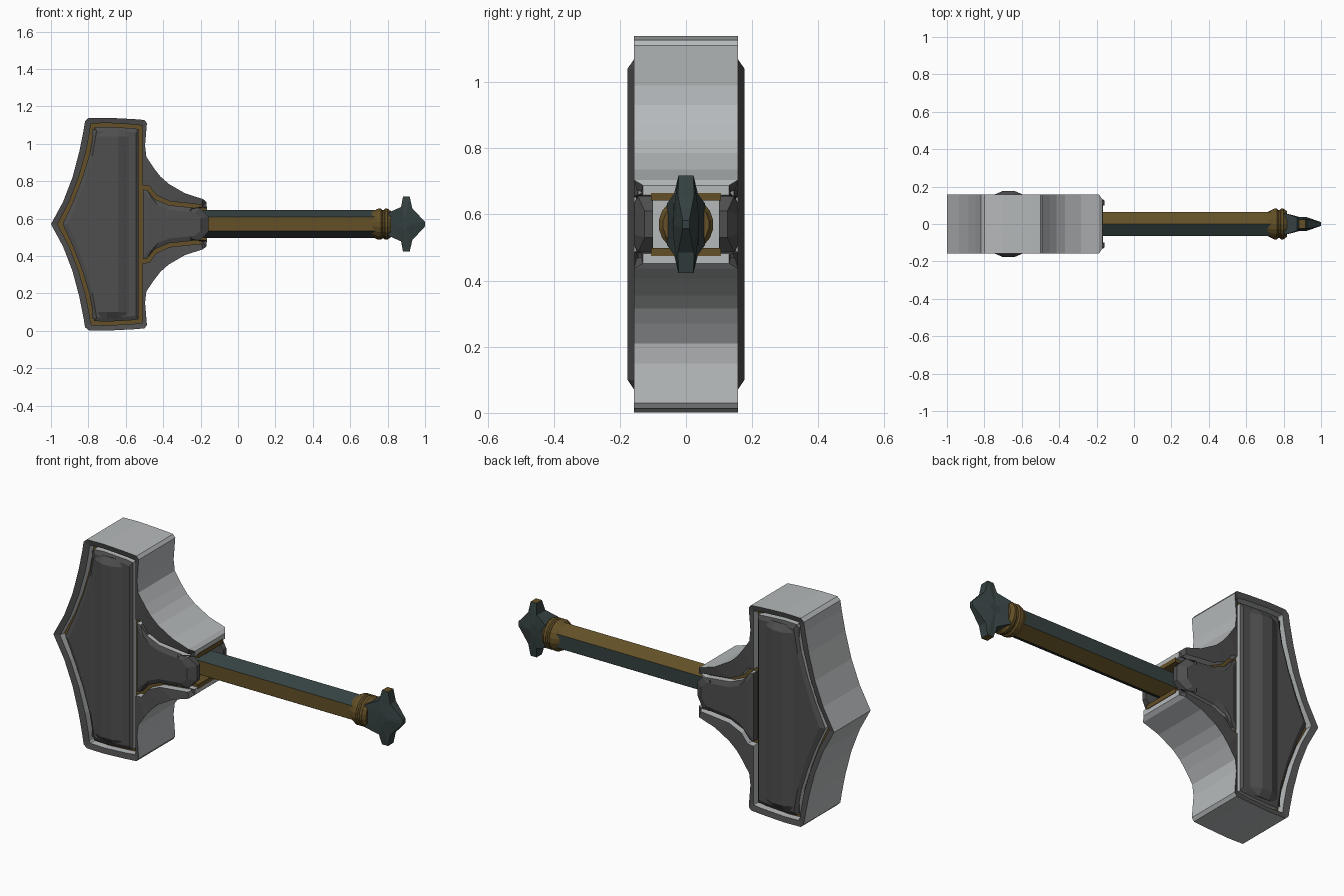
import bpy, bmesh, math
from mathutils import Vector

if "Cube" in bpy.data.objects:
    bpy.data.objects.remove(bpy.data.objects["Cube"])

ZC = 0.57  # height of the handle axis


def material(name, rgb):
    m = bpy.data.materials.new(name)
    m.diffuse_color = (*rgb, 1)
    m.use_nodes = True
    m.node_tree.nodes["Principled BSDF"].inputs["Base Color"].default_value = m.diffuse_color
    return m


MATS = [material("silver", (0.47, 0.49, 0.50)), material("dark_grey", (0.078, 0.078, 0.078)),
        material("gold", (0.125, 0.08, 0.02)), material("dark_teal", (0.036, 0.053, 0.053))]
SILVER, DARK, GOLD, TEAL = range(4)


def loft(name, rings, bands, caps, rule=None):
    """Skin equal-length rings of (x, y, z); one material per band and per cap."""
    bm = bmesh.new()
    vs = [[bm.verts.new((x, y, z + ZC)) for x, y, z in r] for r in rings]
    n = len(rings[0])
    for a, b, mat in zip(vs, vs[1:], bands):
        for i in range(n):
            j = (i + 1) % n
            f = bm.faces.new((a[i], a[j], b[j], b[i]))
            f.material_index = mat
    for r, mat in zip((vs[0], vs[-1]), caps):
        bm.faces.new(r).material_index = mat
    bmesh.ops.recalc_face_normals(bm, faces=bm.faces)
    if rule:
        for f in bm.faces:
            f.normal_update()
            f.material_index = rule(f)
    me = bpy.data.meshes.new(name)
    bm.to_mesh(me)
    bm.free()
    for m in MATS:
        me.materials.append(m)
    ob = bpy.data.objects.new(name, me)
    bpy.context.collection.objects.link(ob)
    return ob


def mirror(half):
    """Complete an upper half outline with its reflection below the axis."""
    return half + [(x, -z) for x, z in reversed(half) if z > 1e-6]


def at(loop, y):
    return [(x, y(x) if callable(y) else y, z) for x, z in loop]


# Head body: outer outline paired with the inner edge of its frame
outer = mirror([(-1, 0), (-.935, .12), (-.885, .25), (-.848, .39), (-.826, .50), (-.818, .55),
                (-.80, .567), (-.70, .569), (-.56, .562), (-.50, .557), (-.487, .54), (-.497, .42),
                (-.49, .36), (-.45, .30), (-.415, .255), (-.37, .215), (-.283, .165), (-.187, .134),
                (-.168, .118), (-.168, .088), (-.25, .085)])
inner = mirror([(-.965, 0), (-.902, .12), (-.852, .25), (-.813, .385), (-.793, .49), (-.788, .53),
                (-.782, .538), (-.70, .541), (-.56, .533), (-.512, .527), (-.51, .51), (-.51, .41),
                (-.51, .31), (-.51, .208), (-.475, .205), (-.437, .155), (-.365, .122), (-.195, .104),
                (-.187, .098), (-.187, .094), (-.26, .075)])
edge = lambda x: .157 if x < -.18 else .13
lip = lambda x: .150 if x < -.19 else .135
loft("hammer_head",
     [at(inner, .112), at(inner, lip), at(outer, edge), at(outer, lambda x: -edge(x)),
      at(inner, lambda x: -lip(x)), at(inner, -.112)],
     [SILVER, DARK, SILVER, DARK, SILVER], (GOLD, GOLD))

# Raised panels on both broad sides
main = mirror([(-.938, 0), (-.882, .12), (-.832, .25), (-.792, .38), (-.772, .49), (-.766, .518),
               (-.70, .521), (-.56, .513), (-.532, .508), (-.532, .25)])
neck = mirror([(-.507, .186), (-.485, .182), (-.445, .134), (-.37, .102), (-.20, .084), (-.158, .04)])
main_in = [(-.66 + (x + .66) * .9, z * .96) for x, z in main]
neck_in = [(-.36 + (x + .36) * .8, z * .75) for x, z in neck]
# ridge cross-section: x and y, ending flush with the panel
ridge = [(-.78, .14), (-.745, .158), (-.70, .177), (-.64, .177), (-.595, .158), (-.54, .14)]
for side, s in (("front", -1), ("back", 1)):
    loft(side + "_panel", [at(main, s * .10), at(main, s * .143), at(main_in, s * .154)],
         [SILVER, DARK], (DARK, DARK))
    loft(side + "_neck_panel",
         [at(neck, s * .10), at(neck, lambda x: s * (.145 if x < -.17 else .125)), at(neck_in, s * .156)],
         [SILVER, DARK], (DARK, DARK), lambda f: SILVER if abs(f.normal.z) > .8 else DARK)
    rings = []
    for z, k in ((-.505, .35), (-.47, 1), (.47, 1), (.505, .35)):
        rings.append([(x, s * (.14 + (y - .14) * k), z) for x, y in ridge])
    loft(side + "_ridge", rings, [DARK] * 3, (DARK, DARK))

# Gold liners inside the fork that grips the handle
for side, s in (("upper", 1), ("lower", -1)):
    loft(side + "_liner",
         [[(x, y, s * z) for y, z in ((-.106, .072), (.106, .072), (.106, .095), (-.106, .095))]
          for x in (-.25, -.165)], [GOLD], (GOLD, GOLD))


def circle(x, r, n):
    return [(x, r * math.sin(2 * math.pi * i / n), r * math.cos(2 * math.pi * i / n)) for i in range(n)]


# Hexagonal handle whose six sides alternate gold and teal
def handle_rule(f):
    n = f.normal
    if abs(n.x) > .9:
        return TEAL
    k = round(math.degrees(math.atan2(n.z, n.y)) / 60) % 6
    return GOLD if k % 2 else TEAL


loft("handle", [circle(-.26, .075, 6), circle(.74, .075, 6)], [TEAL], (TEAL, TEAL), handle_rule)

# Rounded gold collar
collar = [(.715, .066), (.742, .08), (.75, .083), (.765, .083), (.772, .076), (.780, .076),
          (.786, .083), (.80, .083), (.808, .076), (.818, .07)]
loft("collar", [circle(x, r, 18) for x, r in collar], [GOLD] * 9, (GOLD, GOLD))

# Pointed winged pommel with gold wing tips
wings = [(.805, .062, .058), (.872, .092, .036), (.882, .147, .023), (.918, .147, .023),
         (.932, .085, .024), (1, .012, .01)]
wings += [(x, -z, y) for x, z, y in reversed(wings)]
outline = lambda s: [(x, s * y, z) for x, z, y in wings]
boss = lambda s: [(.885 + (x - .885) * .3, s * (.044 if x < .87 else .038), z * .25) for x, z, y in wings]
loft("pommel", [boss(1), outline(1), outline(-1), boss(-1)], [TEAL] * 3, (TEAL, TEAL),
     lambda f: GOLD if abs(f.normal.z) > .95 else TEAL)
